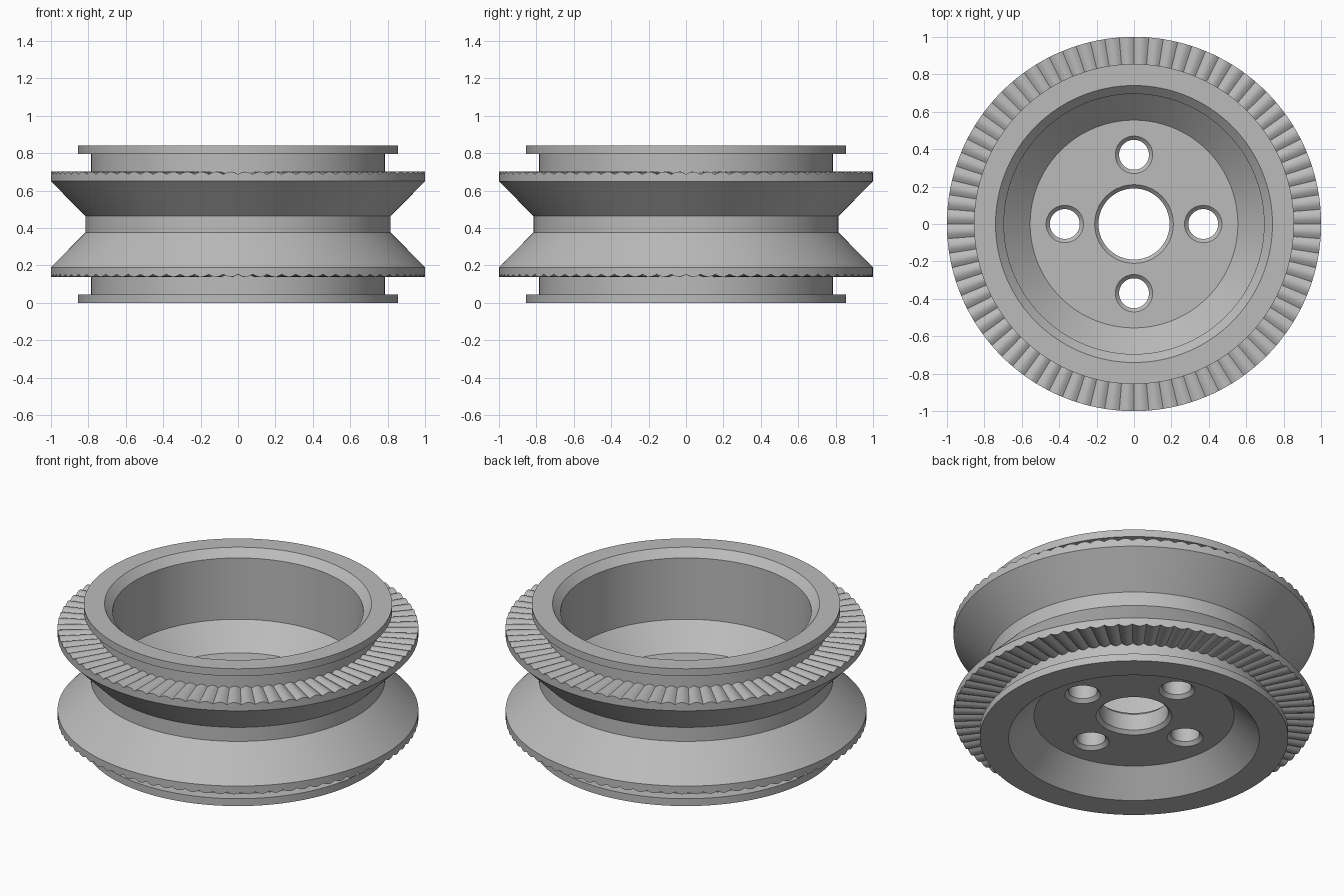
import bpy, bmesh, math

if "Cube" in bpy.data.objects:
    bpy.data.objects.remove(bpy.data.objects["Cube"])

TEETH = 80
SEG = TEETH * 6
HEIGHT = 0.84

grey = bpy.data.materials.new("light grey")
grey.diffuse_color = (0.5, 0.5, 0.5, 1)
grey.use_nodes = True
grey.node_tree.nodes["Principled BSDF"].inputs["Base Color"].default_value = grey.diffuse_color


def lathe(name, profile, segments, centre=(0, 0)):
    """Spin a closed (radius, z, rib height) profile round a vertical axis."""
    bm = bmesh.new()
    rings = []
    for i in range(segments):
        a = 2 * math.pi * i / segments
        wave = abs(math.sin(a * TEETH / 2))
        rings.append([bm.verts.new((centre[0] + r * math.cos(a),
                                    centre[1] + r * math.sin(a),
                                    z + rib * wave)) for r, z, rib in profile])
    n = len(profile)
    for i in range(segments):
        a, b = rings[i], rings[(i + 1) % segments]
        for j in range(n):
            k = (j + 1) % n
            bm.faces.new((a[j], b[j], b[k], a[k]))
    bmesh.ops.recalc_face_normals(bm, faces=bm.faces)
    me = bpy.data.meshes.new(name)
    bm.to_mesh(me)
    bm.free()
    me.materials.append(grey)
    ob = bpy.data.objects.new(name, me)
    bpy.context.collection.objects.link(ob)
    return ob


# Outer profile of the lower half, from the bottom rim up to the belt groove
lower = [(0.855, 0, 0), (0.855, 0.045, 0), (0.785, 0.045, 0),
         (0.785, 0.153, -0.014), (1.0, 0.153, -0.014), (1.0, 0.19, 0),
         (0.815, 0.377, 0)]
upper = [(r, HEIGHT - z, -rib) for r, z, rib in reversed(lower)]
# Deep bowl on top, web with chamfered bore, shallow cone below
inner = [(0.74, HEIGHT, 0), (0.695, 0.795, 0), (0.695, 0.42, 0),
         (0.555, 0.28, 0), (0.21, 0.28, 0), (0.19, 0.26, 0),
         (0.19, 0.16, 0), (0.21, 0.14, 0), (0.555, 0.14, 0), (0.695, 0, 0)]
wheel = lathe("grooved_wheel", lower + upper + inner, SEG)

# Four chamfered bolt holes through the web
hole = [(0.11, 0.13, 0), (0.08, 0.16, 0), (0.08, 0.26, 0), (0.11, 0.29, 0)]
cutters = []
for i in range(4):
    a = i * math.pi / 2
    c = lathe("bolt_hole_cutter", hole, 48,
              (0.37 * math.cos(a), 0.37 * math.sin(a)))
    bm = bmesh.new()
    bm.from_mesh(c.data)
    # replace the inner lathe wall with end caps to make a solid cutter
    wall = [f for f in bm.faces
            if max(v.co.z for v in f.verts) - min(v.co.z for v in f.verts) > 0.15]
    bmesh.ops.delete(bm, geom=wall, context='FACES_ONLY')
    bmesh.ops.delete(bm, geom=[e for e in bm.edges if not e.link_faces],
                     context='EDGES')
    bmesh.ops.holes_fill(bm, edges=[e for e in bm.edges if e.is_boundary], sides=0)
    bmesh.ops.recalc_face_normals(bm, faces=bm.faces)
    bm.to_mesh(c.data)
    bm.free()
    c.hide_render = True
    cutters.append(c)
    mod = wheel.modifiers.new("bolt_hole", 'BOOLEAN')
    mod.operation = 'DIFFERENCE'
    mod.solver = 'EXACT'
    mod.object = c

bpy.context.view_layer.objects.active = wheel
wheel.select_set(True)
for mod in list(wheel.modifiers):
    bpy.ops.object.modifier_apply(modifier=mod.name)
for c in cutters:
    bpy.data.objects.remove(c)
bpy.ops.object.shade_smooth_by_angle(angle=math.radians(25))
